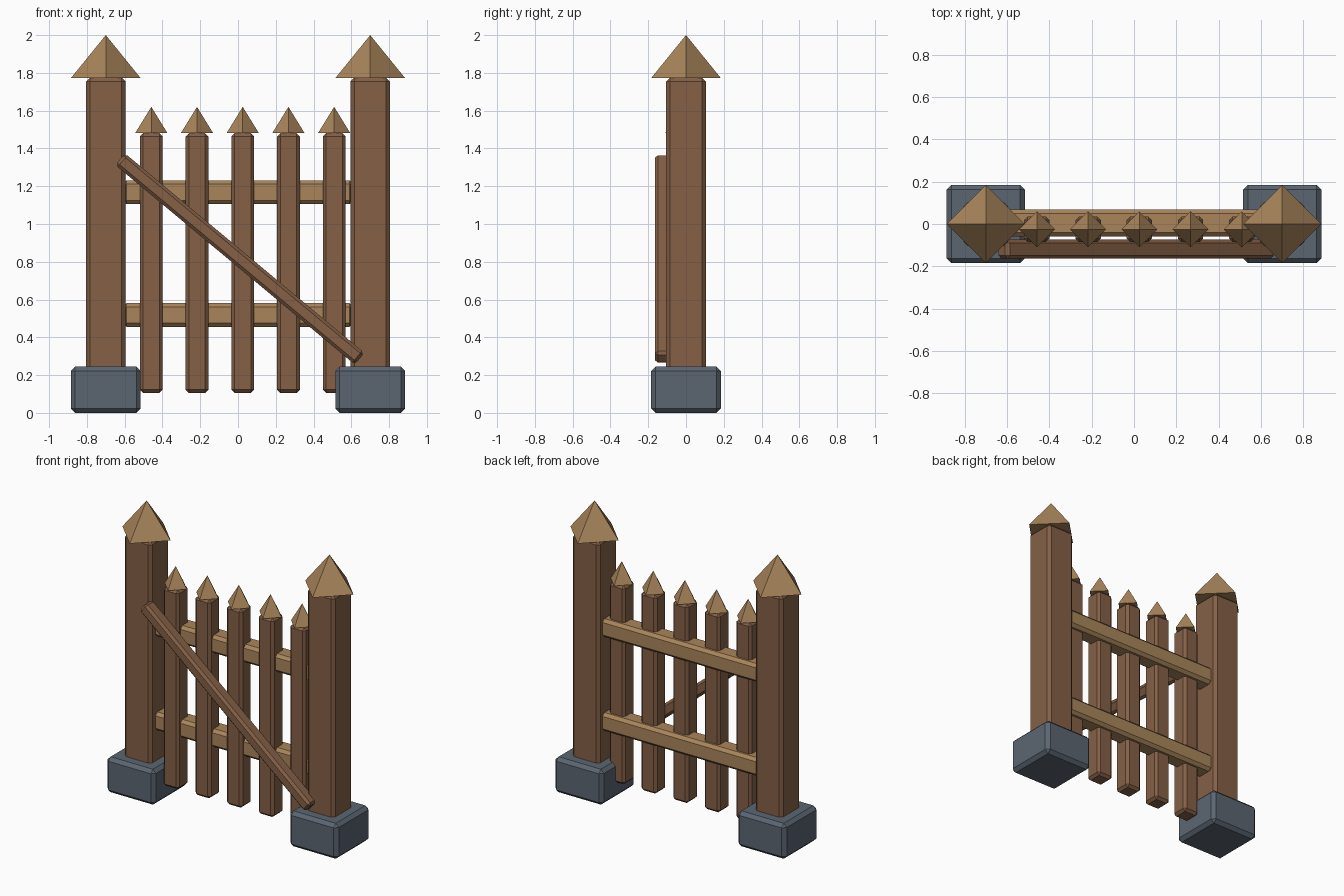
import bpy, math

if "Cube" in bpy.data.objects:
    bpy.data.objects.remove(bpy.data.objects["Cube"])


def material(name, rgb):
    m = bpy.data.materials.new(name)
    m.diffuse_color = (*rgb, 1)
    m.use_nodes = True
    m.node_tree.nodes["Principled BSDF"].inputs["Base Color"].default_value = m.diffuse_color
    return m


brown = material("brown_wood", (0.235, 0.118, 0.062))
tan = material("tan_wood", (0.40, 0.235, 0.105))
stone = material("grey_stone", (0.105, 0.132, 0.165))


def block(name, center, size, bevel, mat, tilt=0):
    """Chamfered box, optionally tilted around the y axis."""
    bpy.ops.mesh.primitive_cube_add(size=1, location=center)
    ob = bpy.context.object
    ob.name = name
    ob.scale = size
    bpy.ops.object.transform_apply(location=False, rotation=False, scale=True)
    ob.rotation_euler.y = tilt
    mod = ob.modifiers.new("chamfer", 'BEVEL')
    mod.width = bevel
    mod.segments = 1
    ob.data.materials.append(mat)


def point(name, x, y, z0, z1, radius):
    """Four-sided pyramid with its corners on the axes."""
    bpy.ops.mesh.primitive_cone_add(vertices=4, radius1=radius, radius2=0,
                                    depth=z1 - z0, location=(x, y, (z0 + z1) / 2))
    ob = bpy.context.object
    ob.name = name
    ob.data.materials.append(tan)


# Gate posts with stone footings and pointed caps
for side, x in (("left", -0.70), ("right", 0.70)):
    block(side + "_footing", (x, 0, 0.1225), (0.37, 0.37, 0.245), 0.023, stone)
    block(side + "_post", (x, 0, 0.94), (0.21, 0.21, 1.67), 0.021, brown)
    point(side + "_post_cap", x, 0, 1.772, 2.0, 0.185)

# Pickets with pointed tips
for i in range(5):
    x = -0.459 + i * 0.242
    block(f"picket_{i + 1}", (x, -0.025, 0.793), (0.12, 0.12, 1.375), 0.017, brown)
    point(f"picket_tip_{i + 1}", x, -0.025, 1.482, 1.62, 0.085)

# Horizontal rails
for name, z in (("lower_rail", 0.518), ("upper_rail", 1.168)):
    block(name, (0, 0.005, z), (1.22, 0.128, 0.126), 0.02, tan)

# Diagonal brace across the front
block("brace", (0.01, -0.119, 0.815), (1.65, 0.09, 0.08), 0.016, brown,
      math.radians(39.8))
